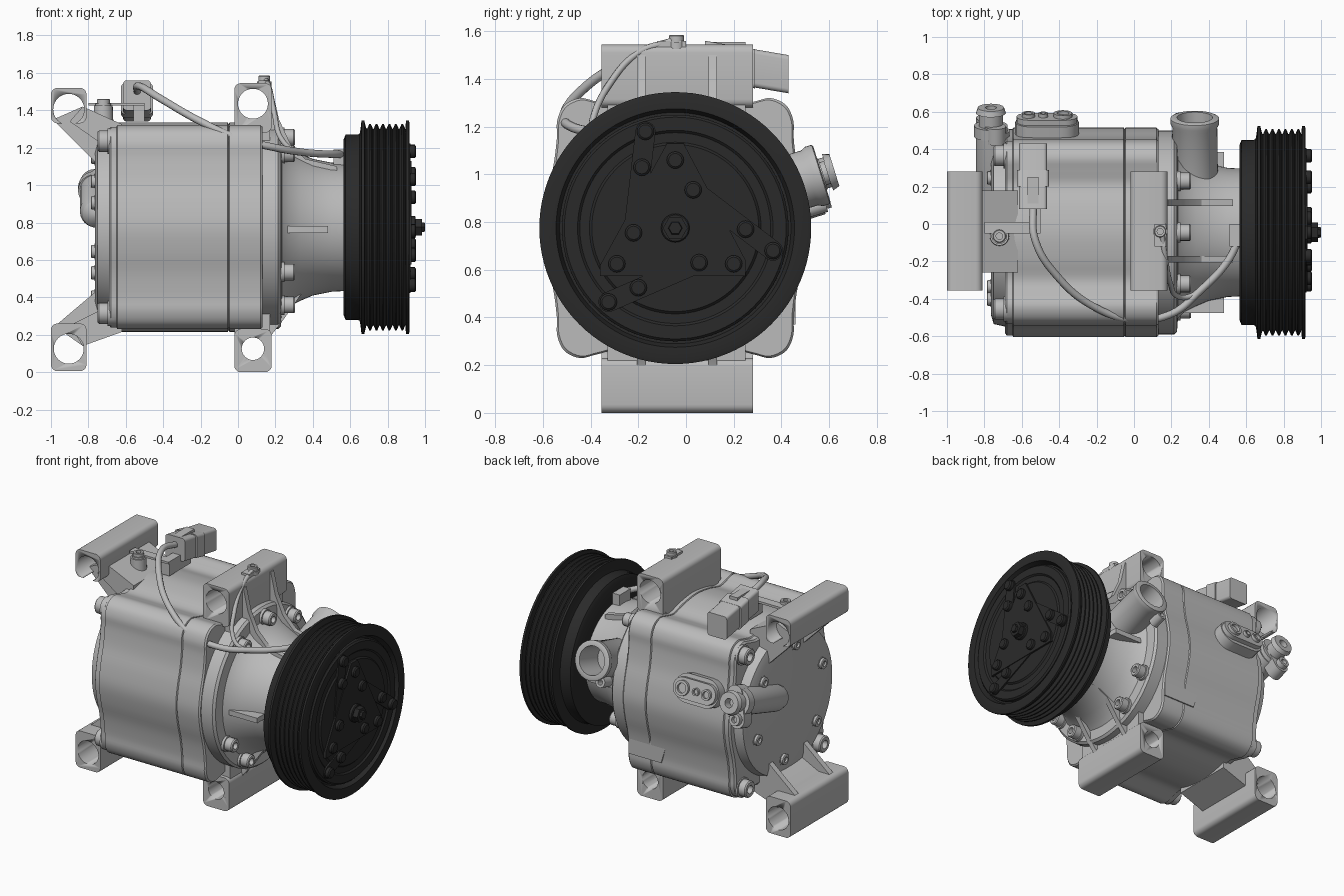
import bpy, bmesh, math
from mathutils import Vector, Matrix

if "Cube" in bpy.data.objects:
    bpy.data.objects.remove(bpy.data.objects["Cube"])

CY, CZ = -0.045, 0.775          # shaft axis


def material(name, v):
    m = bpy.data.materials.new(name)
    m.diffuse_color = (v, v, v, 1)
    m.use_nodes = True
    m.node_tree.nodes["Principled BSDF"].inputs["Base Color"].default_value = m.diffuse_color
    return m


METAL = material("cast_grey", 0.5)
BLACK = material("pulley_black", 0.023)


def finish(bm, name, mat=METAL, angle=30):
    bmesh.ops.recalc_face_normals(bm, faces=bm.faces[:])
    me = bpy.data.meshes.new(name)
    bm.to_mesh(me)
    bm.free()
    ob = bpy.data.objects.new(name, me)
    bpy.context.collection.objects.link(ob)
    me.materials.append(mat)
    bpy.ops.object.select_all(action='DESELECT')
    ob.select_set(True)
    bpy.context.view_layer.objects.active = ob
    bpy.ops.object.shade_smooth_by_angle(angle=math.radians(angle))
    return ob


def loft(name, rings, mat=METAL, closed=False):
    """Skin equal-length point rings; cap the ends unless closed."""
    bm = bmesh.new()
    vs = [[bm.verts.new(p) for p in r] for r in rings]
    n = len(vs[0])
    pairs = list(zip(vs, vs[1:])) + ([(vs[-1], vs[0])] if closed else [])
    for a, b in pairs:
        for i in range(n):
            bm.faces.new((a[i], a[(i + 1) % n], b[(i + 1) % n], b[i]))
    if not closed:
        bm.faces.new(vs[0])
        bm.faces.new(vs[-1])
    return finish(bm, name, mat)


def lathe(name, prof, origin=(0, CY, CZ), axis=(1, 0, 0), n=64, mat=METAL, closed=False):
    """Revolve (distance, radius) points about an axis."""
    q = Vector((1, 0, 0)).rotation_difference(Vector(axis))
    o = Vector(origin)
    rings = [[o + q @ Vector((d, r * math.cos(t), r * math.sin(t)))
              for t in (2 * math.pi * i / n for i in range(n))] for d, r in prof]
    return loft(name, rings, mat, closed)


def slab_y(name, pts, y0, y1):
    return loft(name, [[(x, y, z) for x, z in pts] for y in (y0, y1)])


def slab_x(name, pts, x0, x1, mat=METAL):
    return loft(name, [[(x, y, z) for y, z in pts] for x in (x0, x1)], mat)


def round_rect(x0, x1, z0, z1, r, n=5):
    out = []
    for cx, cz, a in ((x1 - r, z1 - r, 0), (x0 + r, z1 - r, 90), (x0 + r, z0 + r, 180), (x1 - r, z0 + r, 270)):
        for i in range(n + 1):
            t = math.radians(a + 90 * i / n)
            out.append((cx + r * math.cos(t), cz + r * math.sin(t)))
    return out


def capsule(p, q, r, n=10):
    """Stadium outline around the segment p-q."""
    a = math.atan2(q[1] - p[1], q[0] - p[0])
    return [(c[0] + r * math.cos(a + s + math.pi * i / n), c[1] + r * math.sin(a + s + math.pi * i / n))
            for c, s in ((q, -math.pi / 2), (p, math.pi / 2)) for i in range(n + 1)]


def bolt(name, pos, axis, r, h, mat=METAL):
    """Round bolt head with washer and hexagon recess."""
    lathe(name, [(-0.02, r * 1.2), (h * 0.25, r * 1.2), (h * 0.25, r), (h * 0.9, r), (h, r * 0.88),
                 (h, r * 0.5), (h * 0.5, r * 0.5)], pos, axis, 18, mat)


# --- housing: round barrel with four corner ears
QUARTER = [(0, .56), (.14, .543), (.25, .515), (.33, .53), (.40, .545), (.465, .515),
           (.495, .45), (.497, .37), (.513, .25), (.543, .13)]
ctrl = QUARTER + [(.56, 0)] + [(y, -z) for y, z in QUARTER[:0:-1]]
ctrl += [(-y, -z) for y, z in ctrl]


def section(x, s):
    out, n = [], len(ctrl)
    for i in range(n):
        a, b, c, d = (Vector(ctrl[(i + k) % n]) for k in (-1, 0, 1, 2))
        for t in (0, .25, .5, .75):
            p = .5 * (2 * b + (c - a) * t + (2 * a - 5 * b + 4 * c - d) * t * t + (3 * b - a - 3 * c + d) * t ** 3)
            out.append((x, CY + p.x * s, CZ + p.y * s))
    return out


loft("rear_head", [section(x, s) for x, s in ((-.69, .96), (-.68, .985), (-.645, .985))])
loft("cylinder_block", [section(x, s) for x, s in ((-.65, .985), (-.645, 1), (-.055, 1), (-.05, .985))])
loft("front_housing", [section(x, s) for x, s in ((-.05, .985), (-.045, 1), (.12, 1), (.13, .985))])
lathe("rear_cover", [(-.765, .44), (-.75, .49), (-.66, .51)])
lathe("neck", [(.1, .545), (.215, .545), (.23, .53), (.235, .46), (.27, .425), (.33, .395),
               (.4, .365), (.5, .345), (.6, .34)])

# --- raised pads on the barrel
for nm, y, z, w in (("front_pad", -.43, 1.14, .2), ("rear_pad", .36, .5, .13)):
    loft(nm, [[(x, y + dy * k, z + dz) for x, dz in ((-.2, .1), (-.13, -w), (.12, -w), (.12, .1))]
              for dy, dz, k in ((-.1, 0, 1 if y < 0 else -1), (.1, .06, 1 if y < 0 else -1))])

# --- mounting blocks with through holes
Y0, Y1 = -.355, .28
for nm, x0, x1, z0, z1, hx, hz, hr in (
        ("rear_upper_mount", -1, -.81, 1.33, 1.52, -.905, 1.405, .083),
        ("rear_lower_mount", -1, -.81, .005, .26, -.905, .125, .08),
        ("front_upper_mount", -.02, .18, 1.28, 1.545, .08, 1.435, .08),
        ("front_lower_mount", -.02, .18, 0, .23, .08, .125, .06)):
    ob = slab_y(nm, round_rect(x0, x1, z0, z1, .035), Y0, Y1)
    cut = lathe(nm + "_cutter", [(-1, hr), (1, hr)], (hx, 0, hz), (0, 1, 0), 32)
    bpy.context.view_layer.objects.active = ob
    mod = ob.modifiers.new("hole", 'BOOLEAN')
    mod.operation, mod.solver, mod.object = 'DIFFERENCE', 'EXACT', cut
    bpy.ops.object.modifier_apply(modifier=mod.name)
    bpy.data.objects.remove(cut)

slab_y("front_upper_pedestal", [(-.02, 1.2), (.17, 1.2), (.17, 1.32), (-.02, 1.32)], -.33, .25)
slab_y("front_lower_pedestal", [(-.02, .2), (.17, .2), (.17, .36), (-.02, .36)], -.33, .25)

# --- rear mount arms, thin wide web plus two gussets
slab_y("rear_upper_web", [(-.9, 1.34), (-.83, 1.42), (-.62, 1.325), (-.62, 1.2), (-.7, 1.2)], -.26, .18)
slab_y("rear_lower_web", [(-.9, .25), (-.83, .14), (-.62, .215), (-.62, .35), (-.7, .35)], -.26, .18)
for i, y in enumerate((-.24, .14)):
    slab_y(f"rear_upper_gusset_{i}", [(-.99, 1.35), (-.75, 1.11), (-.66, 1.11), (-.66, 1.33), (-.83, 1.42)], y, y + .04)
    slab_y(f"rear_lower_gusset_{i}", [(-.98, .245), (-.75, .44), (-.66, .44), (-.66, .22), (-.83, .14)], y, y + .04)

# --- neck ribs
for i, y in enumerate((-.205, .095)):
    slab_y(f"upper_rib_{i}", [(.16, 1.5), (.185, 1.5), (.22, 1.35), (.28, 1.22), (.36, 1.14), (.53, 1.1), (.53, 1.0), (.16, 1.0)], y, y + .035)
    slab_y(f"lower_rib_{i}", [(.16, .09), (.18, .2), (.25, .29), (.34, .42), (.42, .46), (.55, .485), (.55, .56), (.16, .56)], y, y + .035)
for i, s in enumerate((-1, 1)):
    slab_y(f"side_rib_{i}", [(.2, .745), (.48, .745), (.48, .78), (.2, .78)], CY, CY + s * .43)

# --- bolts
for i, (y, z) in enumerate([(a * .41, b * .46) for a in (-1, 1) for b in (-1, 1)]):
    bolt(f"ear_bolt_{i}", (-.68, CY + y, CZ + z), (-1, 0, 0), .057, .07)
for i in range(6):
    t = math.radians(40 + 60 * i)
    bolt(f"cover_bolt_{i}", (-.76, CY + .38 * math.cos(t), CZ + .38 * math.sin(t)), (-1, 0, 0), .036, .025)
for i, a in enumerate((90, 55, 125, 210, 240, 300, 330)):
    t = math.radians(a)
    bolt(f"flange_bolt_{i}", (.23, CY + .48 * math.cos(t), CZ + .48 * math.sin(t)), (1, 0, 0), .045, .075)

# --- side ports, all tilted slightly upward
N = Vector((0, .955, .297))
PC = Vector((0, .565, 1.0))
lathe("neck_port", [(-.42, .125), (-.05, .12), (-.03, .13), (0, .13), (.005, .12), (.005, .095), (-.2, .09)],
      PC + Vector((.325, 0, 0)), N, 40)
lathe("neck_port_lug", [(-.1, .035), (-.01, .035), (-.01, .018), (-.08, .018)],
      PC + Vector((.25, .03, -.12)), N, 20)


def side_plate(name, outline, d0, d1):
    up = Vector((0, -.297, .955))
    return loft(name, [[PC + N * d + up * v + Vector((u, 0, 0)) for u, v in outline] for d in (d0, d1)])


side_plate("port_boss", capsule((-.54, 0), (-.39, 0), .095), -.12, -.02)
side_plate("port_plate", capsule((-.56, 0), (-.37, 0), .068), -.04, .01)
for i, (u, r) in enumerate(((-.565, .035), (-.485, .025), (-.38, .05))):
    lathe(f"port_ring_{i}", [(0, r), (.03, r), (.03, r * .65), (.012, r * .65)], PC + Vector((u, 0, 0)), N, 20)
# rear valve fitting and the rounded channel feeding it
lathe("rear_fitting", [(-.2, .07), (-.1, .075), (-.1, .09), (-.04, .09), (-.04, .065), (.03, .065),
                       (.03, .08), (.06, .07), (.06, .03), (.0, .03)], PC + Vector((-.765, 0, 0)), N, 28)
side_plate("rear_fitting_bracket", capsule((-.79, -.11), (-.74, .05), .055), -.12, -.03)
lathe("fitting_bolt", [(-.1, .04), (.0, .04), (.0, .02), (-.03, .02)],
      PC + Vector((-.79, .035, -.1)), N, 18)
lathe("rear_channel", [(-.5, .001), (-.49, .04), (-.46, .075), (-.41, .09), (0, .09)],
      (-.755, .5, .98), N, 28)

# --- pulley: back rim and ribbed belt track
prof = [(.565, .28), (.565, .47), (.575, .495), (.64, .495), (.65, .5), (.655, .525), (.66, .57), (.675, .57), (.685, .53)]
for i in range(6):
    x = .69 + i * .0345
    prof += [(x, .525), (x + .012, .552), (x + .02, .552), (x + .032, .525)]
prof += [(.898, .57), (.913, .57), (.918, .555), (.918, .50), (.88, .485), (.88, .28)]
lathe("pulley", prof, n=96, mat=BLACK, closed=True)
lathe("clutch_disc", [(.8, .475), (.905, .475), (.915, .465), (.915, .41), (.905, .40), (.905, .36),
                      (.915, .35), (.915, .05)], n=80, mat=BLACK)

# --- clutch face: triangular plate, three straps, rivets, shaft nut
tri = [(-.08, 1.13), (-.01, 1.13), (.25, .64), (.25, .575), (-.36, .575), (-.36, .62)]
slab_x("triangle_plate", tri, .91, .928, BLACK)
for i, (p, q) in enumerate((((-.17, 1.18), (-.22, .755)), ((.365, .68), (.03, .935)), ((-.325, .465), (.055, .63)))):
    slab_x(f"strap_{i}", capsule(p, q, .042), .91, .923, BLACK)
for i, (y, z) in enumerate(((-.17, 1.18), (-.185, 1.03), (-.22, .755), (-.045, 1.06), (.03, .935), (.25, .77),
                            (.365, .68), (.2, .625), (.055, .63), (-.29, .625), (-.2, .525), (-.325, .465))):
    lathe(f"rivet_{i}", [(.9, .036), (.945, .036), (.952, .028)], (0, y, z), n=16, mat=BLACK)
lathe("shaft_nut_washer", [(.9, .06), (.945, .06), (.95, .055)], n=24, mat=BLACK)
lathe("shaft_nut", [(.94, .052), (.985, .052), (.985, .03), (1, .027)], n=6, mat=BLACK)

# --- wiring: connector, clips and cables
loft("connector_body", [[(x, y, z + dz) for x, z in round_rect(-.615, -.465, 1.37, 1.53, .02)]
                        for y, dz in ((.08, .03), (.43, -.03))])
loft("connector_collar", [[(x, y, z + dz) for x, z in round_rect(-.625, -.455, 1.36, 1.525, .02)]
                          for y, dz in ((.2, .02), (.29, 0))])
slab_y("connector_latch", [(-.57, 1.5), (-.51, 1.5), (-.51, 1.555), (-.57, 1.555)], .1, .25)
slab_y("connector_bracket", [(-.8, 1.425), (-.5, 1.425), (-.5, 1.44), (-.8, 1.44)], -.05, .01)
slab_y("connector_bracket_leg", [(-.56, 1.34), (-.5, 1.34), (-.5, 1.44), (-.56, 1.44)], -.04, .2)
lathe("bracket_boss", [(1.3, .055), (1.425, .05)], (-.72, -.065, 0), (0, 0, 1), 20)
bolt("bracket_bolt", (-.72, -.065, 1.43), (0, 0, 1), .035, .03)
bolt("clip_bolt", (.14, -.04, 1.545), (0, 0, 1), .032, .04)
slab_y("cable_clip", [(.11, 1.53), (.17, 1.53), (.17, 1.56), (.11, 1.56)], -.12, 0)


def cable(name, pts, r):
    cu = bpy.data.curves.new(name, 'CURVE')
    cu.dimensions, cu.bevel_depth, cu.bevel_resolution, cu.use_fill_caps = '3D', r, 3, True
    sp = cu.splines.new('BEZIER')
    sp.bezier_points.add(len(pts) - 1)
    for b, p in zip(sp.bezier_points, pts):
        b.co = p
        b.handle_left_type = b.handle_right_type = 'AUTO'
    cu.materials.append(METAL)
    bpy.context.collection.objects.link(bpy.data.objects.new(name, cu))


cable("coil_cable", [(-.54, .1, 1.5), (-.53, -.08, 1.53), (-.41, -.28, 1.46), (-.2, -.45, 1.34), (0, -.51, 1.25),
                     (.2, -.48, 1.2), (.35, -.36, 1.175), (.5, -.2, 1.165), (.57, -.06, 1.165)], .02)
cable("ground_cable", [(.15, -.06, 1.56), (.17, -.2, 1.51), (.195, -.32, 1.38), (.23, -.385, 1.25),
                       (.29, -.39, 1.19), (.38, -.34, 1.17)], .014)
slab_y("cable_plug", [(.51, 1.08), (.57, 1.08), (.57, 1.19), (.51, 1.19)], -.12, 0)
